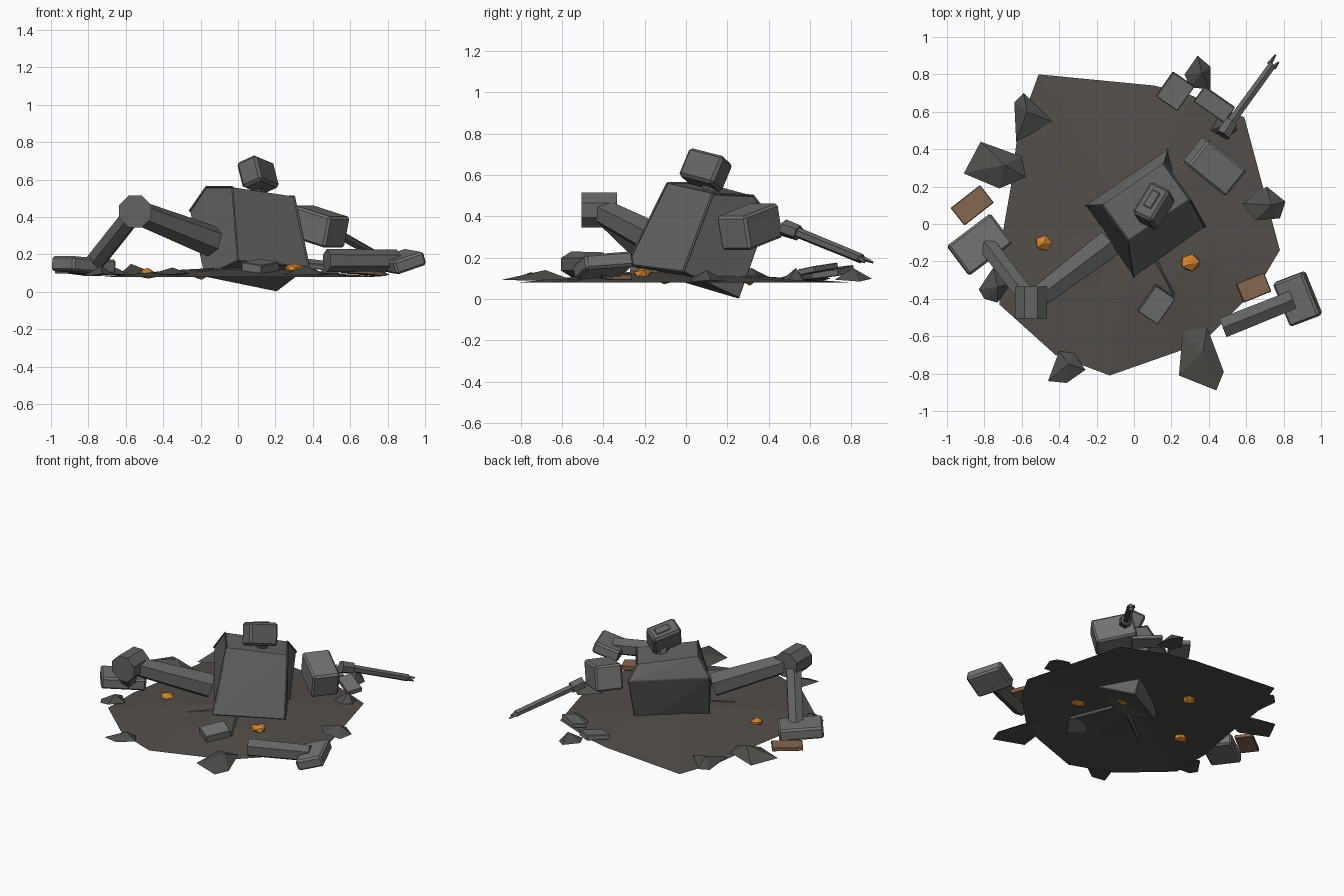
import bpy, bmesh, math, random
from mathutils import Vector, Matrix, Euler

if "Cube" in bpy.data.objects:
    bpy.data.objects.remove(bpy.data.objects["Cube"])

random.seed(4)


def material(name, c):
    m = bpy.data.materials.new(name)
    m.diffuse_color = (*c, 1)
    m.use_nodes = True
    m.node_tree.nodes["Principled BSDF"].inputs["Base Color"].default_value = m.diffuse_color
    return m


METAL = material("dark_metal", (0.125, 0.125, 0.12))
PLATE = material("plate_metal", (0.17, 0.17, 0.165))
SOIL = material("soil", (0.085, 0.076, 0.068))
ROCK = material("rock", (0.078, 0.076, 0.07))
RUST = material("rust", (0.24, 0.135, 0.08))
EMBER = material("ember", (0.62, 0.23, 0.03))


def finish(name, bm, mat, bevel=0):
    bmesh.ops.recalc_face_normals(bm, faces=bm.faces)
    me = bpy.data.meshes.new(name)
    bm.to_mesh(me)
    bm.free()
    me.materials.append(mat)
    ob = bpy.data.objects.new(name, me)
    bpy.context.collection.objects.link(ob)
    if bevel:
        b = ob.modifiers.new("bevel", 'BEVEL')
        b.width, b.segments = bevel, 1
    return ob


def box(name, loc, size, rot=(0, 0, 0), mat=METAL, bevel=0.012):
    """Bevelled box; rot in degrees (roll x, pitch y, yaw z)."""
    bm = bmesh.new()
    R = Euler([math.radians(a) for a in rot]).to_matrix().to_4x4()
    bmesh.ops.create_cube(bm, size=1, matrix=Matrix.Translation(loc) @ R @ Matrix.Diagonal((*size, 1)))
    return finish(name, bm, mat, bevel)


def rod(name, a, b, r1, r2, sides=6, mat=METAL, twist=0):
    """Faceted rod from a to b."""
    a, b = Vector(a), Vector(b)
    bm = bmesh.new()
    M = Matrix.Translation((a + b) / 2) @ (b - a).to_track_quat('Z', 'Y').to_matrix().to_4x4()
    bmesh.ops.create_cone(bm, cap_ends=True, segments=sides, radius1=r1, radius2=r2,
                          depth=(b - a).length, matrix=M @ Matrix.Rotation(twist, 4, 'Z'))
    return finish(name, bm, mat)


# scorched ground: open, low fan with a raised middle
rim = [(-.51, .80), (.11, .74), (.3, .69), (.59, .57), (.78, -.14), (.66, -.34), (.40, -.6), (.24, -.68),
       (-.13, -.81), (-.42, -.70), (-.72, -.43), (-.72, -.15), (-.66, .19), (-.62, .5)]
bm = bmesh.new()
outer = [bm.verts.new((x, y, 0.08)) for x, y in rim]
inner = [bm.verts.new((x * .5, y * .5, 0.112 + random.uniform(-.01, .015))) for x, y in rim]
mid = bm.verts.new((0, 0, 0.135))
for i in range(len(rim)):
    j = (i + 1) % len(rim)
    bm.faces.new((outer[i], outer[j], inner[j], inner[i]))
    bm.faces.new((inner[i], inner[j], mid))
finish("ground_patch", bm, SOIL)

# tilted torso: five-point side profile spanning two sides, sloped upper back
left = [(0, -.285, .165), (-.03, -.09, .56), (-.17, .10, .56), (-.26, .10, .43), (-.18, -.01, .08)]
right = [(.38, -.015, .13), (.30, .13, .51), (.16, .325, .50), (.18, .40, .40), (.21, .26, .0)]
bm = bmesh.new()
L = [bm.verts.new(p) for p in left]
R = [bm.verts.new(p) for p in right]
bm.faces.new(L)
bm.faces.new(R)
for i in range(5):
    j = (i + 1) % 5
    bm.faces.new((L[i], R[i], R[j]))
    bm.faces.new((L[i], R[j], L[j]))
finish("torso", bm, METAL, 0.006)
# raised seams along the torso edges
for i in (0, 1, 2):
    rod(f"torso_seam_left_{i}", left[i], left[i + 1], .006, .006, 4)
    rod(f"torso_seam_right_{i}", right[i], right[i + 1], .006, .006, 4)

# head, aligned to its own tilted axes
u = Vector((.107, .175, -.045)).normalized()
up = Vector((-.03, .06, .13))
up = (up - up.dot(u) * u).normalized()
H = Matrix((u, up.cross(u), up)).transposed().to_4x4()
H.translation = (.107, .095, .625)
for name, off, size, bev in (("head", (0, 0, 0), (.20, .125, .15), .014),
                             ("head_slot", (.01, 0, .075), (.10, .05, .012), .004)):
    bm = bmesh.new()
    bmesh.ops.create_cube(bm, size=1, matrix=H @ Matrix.Translation(off) @ Matrix.Diagonal((*size, 1)))
    finish(name, bm, METAL, bev)
rod("neck", (.10, .13, .50), (.11, .10, .60), .04, .04)

# bent left arm
elbow = (-.55, -.42, .43)
rod("upper_arm", (-.14, -.11, .27), elbow, .085, .065)
rod("elbow_joint", (-.55, -.505, .43), (-.55, -.335, .43), .092, .092, 8, twist=math.pi / 8)
rod("forearm", elbow, (-.78, -.12, .14), .055, .055)
box("left_hand", (-.825, -.11, .142), (.29, .20, .08), (0, 4, 37), PLATE)

# right shoulder and broken barrel
box("right_shoulder", (.43, .31, .35), (.27, .18, .17), (0, 14, -39), PLATE)
rod("barrel_collar", (.475, .475, .345), (.52, .545, .32), .042, .038)
rod("barrel", (.50, .52, .33), (.74, .85, .195), .026, .024)
for s in (-1, 1):
    rod(f"barrel_prong_{s}", (.735 + s * .012, .845 - s * .01, .197),
        (.765 + s * .008, .885 - s * .02, .177), .013, .005, 4)

# severed leg with foot
rod("severed_leg", (.475, -.555, .168), (.85, -.405, .168), .062, .058, 6)
box("severed_foot", (.875, -.40, .162), (.25, .18, .075), (18, 4, -68), PLATE)

# loose plates
plates = [("plate_back_a", (.22, .71, .13), (.16, .14, .035), (8, -6, 55), PLATE),
          ("plate_back_b", (.43, .64, .145), (.20, .10, .03), (10, 5, -35), PLATE),
          ("plate_front", (.12, -.43, .135), (.17, .13, .05), (8, -6, 55), PLATE),
          ("rusty_plate_left", (-.865, .10, .11), (.20, .12, .025), (0, 0, 38), RUST),
          ("rusty_plate_right", (.64, -.34, .11), (.16, .11, .03), (0, 3, 22), RUST)]
for name, loc, size, rot, mat in plates:
    box(name, loc, size, rot, mat, 0.004)
# bent rods poking out from under the torso
rod("loose_rod_front", (.08, -.12, .13), (.215, -.38, .11), .014, .012, 4)
rod("loose_rod_left", (-.05, -.12, .12), (-.28, -.29, .10), .014, .010, 4)

# rock shards round the rim: outline and peak height
rocks = [([(-.64, .65), (-.59, .70), (-.44, .55), (-.53, .49), (-.63, .44)], .06),
         ([(-.82, .44), (-.60, .36), (-.58, .25), (-.72, .19), (-.91, .27)], .06),
         ([(.34, .90), (.41, .84), (.41, .72), (.30, .73), (.27, .80)], .06),
         ([(.71, .20), (.81, .12), (.78, .03), (.65, .02), (.58, .11)], .05),
         ([(-.40, -.68), (-.32, -.69), (-.26, -.78), (-.36, -.85), (-.46, -.84)], .04),
         ([(.26, -.58), (.39, -.55), (.48, -.79), (.44, -.89), (.24, -.81)], .05),
         ([(-.75, -.23), (-.66, -.32), (-.73, -.42), (-.80, -.40), (-.83, -.35)], .05),
         ([(.45, .57), (.53, .57), (.55, .50), (.49, .46), (.41, .50)], .06)]
for n, (outline, h) in enumerate(rocks):
    bm = bmesh.new()
    base = [bm.verts.new((x, y, .088 + random.uniform(-.005, .012))) for x, y in outline]
    c = sum((v.co for v in base), Vector()) / 5
    tip = bm.verts.new((c.lerp(base[1].co, .25).x, c.lerp(base[1].co, .25).y, .09 + h))
    bm.faces.new(base[::-1])
    for k in range(5):
        bm.faces.new((base[k], base[(k + 1) % 5], tip))
    finish(f"rock_shard_{n}", bm, ROCK)

# glowing embers half sunk in the ground
for n, (x, y, z, r) in enumerate([(.30, -.21, .125, .06), (-.48, -.10, .098, .05),
                                  (-.20, .31, .093, .045), (.10, .02, .11, .06)]):
    bm = bmesh.new()
    bmesh.ops.create_icosphere(bm, subdivisions=1, radius=r,
                               matrix=Matrix.Translation((x, y, z)) @ Matrix.Diagonal((1, .8, .5, 1)))
    for v in bm.verts:
        v.co += Vector([random.uniform(-.15, .15) * r for _ in range(3)])
    finish(f"ember_{n}", bm, EMBER)
